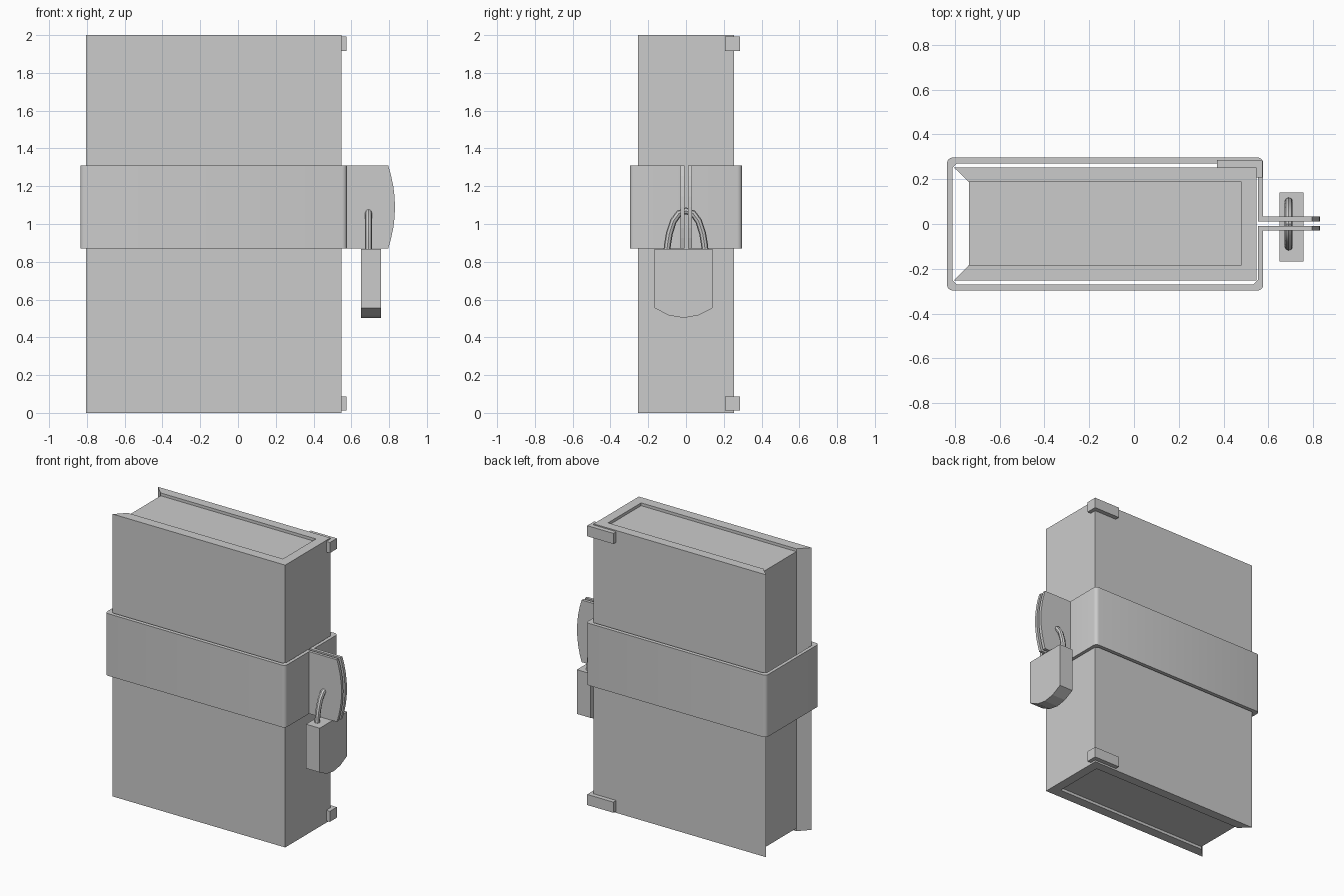
import bpy, bmesh, math
from mathutils import Vector

if "Cube" in bpy.data.objects:
    bpy.data.objects.remove(bpy.data.objects["Cube"])


def prism(name, profile, axis, a, b, smooth=False):
    """Extrude a closed 2D profile along an axis from a to b."""
    place = {'x': lambda u, v, w: (w, u, v),
             'y': lambda u, v, w: (u, w, v),
             'z': lambda u, v, w: (u, v, w)}[axis]
    bm = bmesh.new()
    face = bm.faces.new([bm.verts.new(place(u, v, a)) for u, v in profile])
    out = bmesh.ops.extrude_face_region(bm, geom=[face])
    move = Vector(place(0, 0, b - a))
    bmesh.ops.translate(bm, vec=move,
                        verts=[g for g in out['geom'] if isinstance(g, bmesh.types.BMVert)])
    bmesh.ops.recalc_face_normals(bm, faces=bm.faces)
    me = bpy.data.meshes.new(name)
    bm.to_mesh(me)
    bm.free()
    ob = bpy.data.objects.new(name, me)
    bpy.context.collection.objects.link(ob)
    if smooth:
        smooth_shade(ob)
    return ob


def smooth_shade(ob):
    bpy.ops.object.select_all(action='DESELECT')
    ob.select_set(True)
    bpy.context.view_layer.objects.active = ob
    bpy.ops.object.shade_smooth_by_angle(angle=math.radians(35))


def rect(x0, x1, y0, y1):
    return [(x0, y0), (x1, y0), (x1, y1), (x0, y1)]


def corner(cx, cy, r, start, n=4):
    """Quarter-circle points, counter-clockwise from the start angle."""
    return [(cx + r * math.cos(math.radians(start + 90 * i / n)),
             cy + r * math.sin(math.radians(start + 90 * i / n))) for i in range(n + 1)]


# book cover: C-shaped section with bevelled free edges
prism("book_cover", [(-0.805, -0.253), (0.547, -0.253), (0.547, 0.253), (-0.805, 0.253),
                     (-0.737, 0.187), (0.48, 0.187), (0.48, -0.183), (-0.737, -0.183)],
      'z', 0, 2)

# page block, slightly recessed at both ends
prism("pages", rect(-0.737, 0.48, -0.183, 0.187), 'z', 0.02, 1.98)

# spine corner clips
for name, z in (("lower_clip", 0.013), ("upper_clip", 1.917)):
    prism(name, rect(0.37, 0.575, 0.207, 0.285), 'z', z, z + 0.075)

# strap around the book, open at the clasp
r = 0.025
outer = ([(0.577, 0.03)] + corner(0.577 - r, 0.297 - r, r, 0) + corner(-0.835 + r, 0.297 - r, r, 90)
         + corner(-0.835 + r, -0.297 + r, r, 180) + corner(0.577 - r, -0.297 + r, r, 270)
         + [(0.577, -0.028)])
c = 0.02
inner = [(0.553, -0.028), (0.553, -0.27 + c), (0.553 - c, -0.27), (-0.811 + c, -0.27),
         (-0.811, -0.27 + c), (-0.811, 0.27 - c), (-0.811 + c, 0.27), (0.553 - c, 0.27),
         (0.553, 0.27 - c), (0.553, 0.03)]
prism("strap", outer + inner, 'z', 0.87, 1.31, smooth=True)

# two clasp tabs with a bowed outer edge
n = 8
bow = [(0.795 + 0.036 * (1 - t * t), 1.09 + 0.22 * t)
       for t in (-1 + 2 * i / n for i in range(n + 1))]
for name, y0, y1 in (("front_clasp_tab", -0.028, -0.008), ("back_clasp_tab", 0.011, 0.033)):
    prism(name, [(0.553, 1.31), (0.553, 0.87)] + bow, 'y', y0, y1)

# padlock body with a rounded bottom
m = 4
belly = [(-0.013 + 0.154 * t, 0.555 - 0.052 * (1 - t * t))
         for t in (-1 + 2 * i / m for i in range(m + 1))]
prism("padlock_body", [(0.141, 0.868), (-0.167, 0.868)] + belly, 'x', 0.65, 0.757)

# padlock shackle swept along an arch
half = [(0.103, 0.84), (0.098, 0.89), (0.088, 0.95), (0.067, 1.015), (0.038, 1.055)]
path = [(-y, z) for y, z in half] + [(0, 1.07)] + half[::-1]
cu = bpy.data.curves.new("shackle_path", 'CURVE')
cu.dimensions = '3D'
cu.bevel_depth = 0.018
cu.bevel_resolution = 2
cu.use_fill_caps = True
sp = cu.splines.new('POLY')
sp.points.add(len(path) - 1)
for p, (y, z) in zip(sp.points, path):
    p.co = (0.691, y, z, 1)
ob = bpy.data.objects.new("padlock_shackle", cu)
bpy.context.collection.objects.link(ob)
bpy.ops.object.select_all(action='DESELECT')
ob.select_set(True)
bpy.context.view_layer.objects.active = ob
bpy.ops.object.convert(target='MESH')
smooth_shade(bpy.context.view_layer.objects.active)
